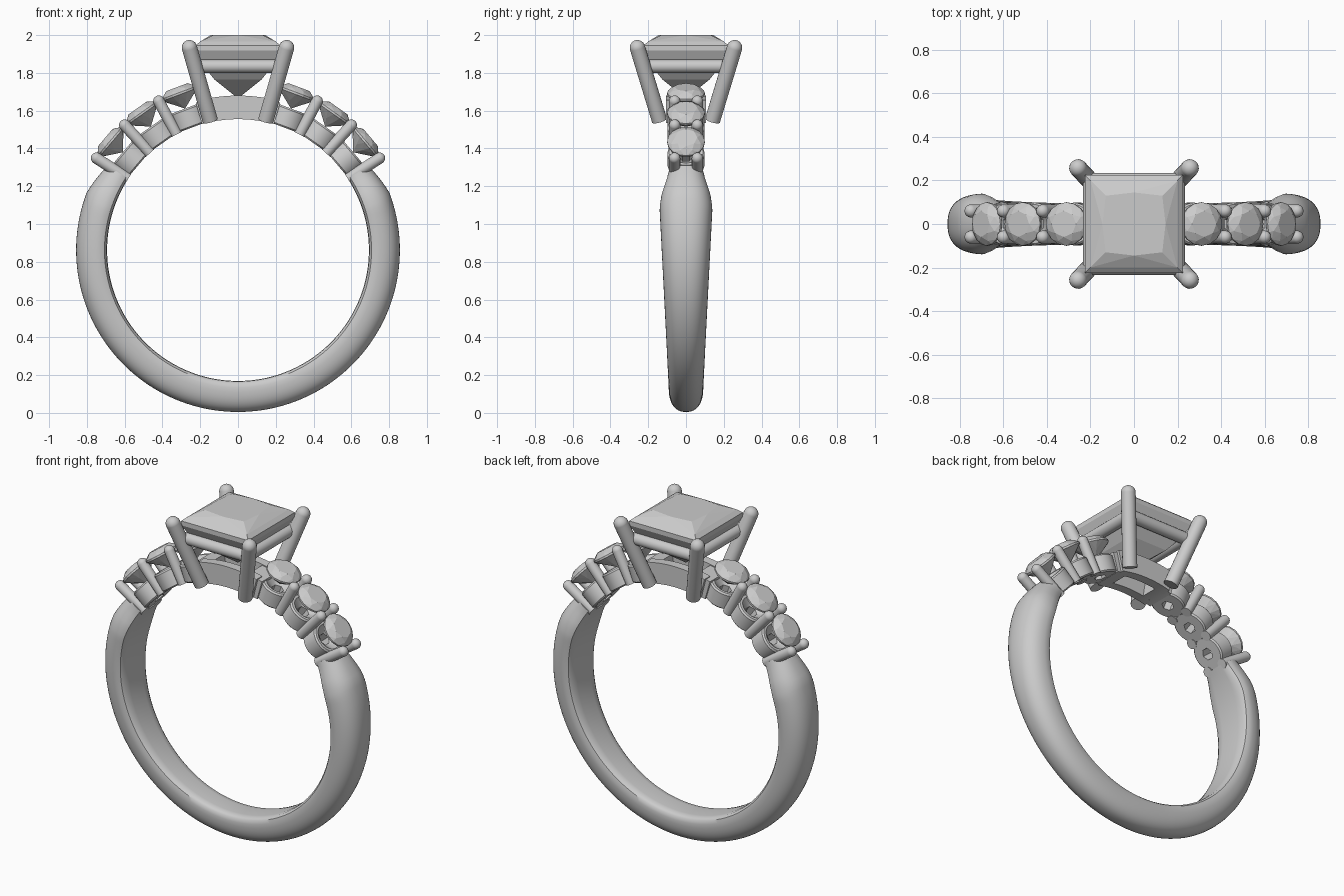
import bpy, bmesh
from math import cos, sin, pi, radians
from mathutils import Vector, Matrix

if "Cube" in bpy.data.objects:
    bpy.data.objects.remove(bpy.data.objects["Cube"])

ZC, RI, RO = 0.862, 0.693, 0.857   # ring centre height, inner and outer radius


def finish(bm, name, smooth=True):
    bmesh.ops.recalc_face_normals(bm, faces=bm.faces[:])
    me = bpy.data.meshes.new(name)
    bm.to_mesh(me)
    bm.free()
    ob = bpy.data.objects.new(name, me)
    bpy.context.collection.objects.link(ob)
    if smooth:
        bpy.ops.object.select_all(action='DESELECT')
        ob.select_set(True)
        bpy.context.view_layer.objects.active = ob
        bpy.ops.object.shade_smooth_by_angle(angle=radians(35))
    return ob


def on_ring(deg, r, y=0.0):
    a = radians(deg)
    return Vector((r * cos(a), y, ZC + r * sin(a)))


def rod(name, a, b, r, tip=True):
    """Round bar from a to b, with a domed tip at b."""
    bm = bmesh.new()
    d = b - a
    rot = d.to_track_quat('Z', 'Y').to_matrix().to_4x4()
    bmesh.ops.create_cone(bm, cap_ends=True, segments=20, radius1=r, radius2=r, depth=d.length,
                          matrix=Matrix.Translation((a + b) / 2) @ rot)
    if tip:
        bmesh.ops.create_uvsphere(bm, u_segments=20, v_segments=12, radius=r,
                                  matrix=Matrix.Translation(b) @ rot)
    return finish(bm, name)


def sweep(name, sections):
    """Skin a list of closed sections and cap both ends."""
    bm = bmesh.new()
    rows = [[bm.verts.new(p) for p in s] for s in sections]
    n = len(rows[0])
    for p, q in zip(rows, rows[1:]):
        for i in range(n):
            j = (i + 1) % n
            bm.faces.new((p[i], p[j], q[j], q[i]))
    bm.faces.new(rows[0])
    bm.faces.new(rows[-1])
    return finish(bm, name)


def lerp_table(table, x):
    for (x0, y0), (x1, y1) in zip(table, table[1:]):
        if x <= x1:
            return y0 + (y1 - y0) * (x - x0) / (x1 - x0)
    return table[-1][1]


def spow(v, e):
    return (1 if v >= 0 else -1) * abs(v) ** e


# Shank: domed section, wide at the shoulders, tapering to the seats and the base
WIDTH = [(0, 0.09), (0.1, 0.092), (1.1, 0.14), (1.17, 0.13), (1.27, 0.098), (1.4, 0.08)]
sections = []
for k in range(121):
    deg = 33 - k * (246 / 120)
    w = lerp_table(WIDTH, on_ring(deg, 0.78).z)
    edge = min(k, 120 - k) * 246 / 120
    th = (RO - RI) - 0.035 * max(0, 1 - edge / 12)
    sec = []
    for m in range(25):
        f = pi * m / 24
        sec.append(on_ring(deg, RI + 0.035 + (th - 0.035) * spow(sin(f), 0.85), w * spow(cos(f), 0.85)))
    for y, h in ((-0.94, 0.014), (-0.8, 0.003), (-0.5, 0), (0.5, 0), (0.8, 0.003), (0.94, 0.014)):
        sec.append(on_ring(deg, RI + h, w * y))
    sections.append(sec)
sweep("shank", sections)


# Bridge under the head: two curved walls joined by end blocks
def arc_block(name, a0, a1, r0, r1, y0, y1):
    secs = []
    for k in range(17):
        d = a0 + (a1 - a0) * k / 16
        secs.append([on_ring(d, r0, y0), on_ring(d, r1, y0), on_ring(d, r1, y1), on_ring(d, r0, y1)])
    return sweep(name, secs)


for s, side in ((-1, "front"), (1, "back")):
    arc_block(f"bridge_wall_{side}", 76, 104, RI, 0.818, s * 0.05, s * 0.105)
for c, side in ((77.5, "right"), (102.5, "left")):
    arc_block(f"bridge_end_{side}", c - 3.5, c + 3.5, RI, 0.812, -0.09, 0.09)


# Small round stone: faceted hull, axis along z, girdle at z = 0
def round_stone(name, mat):
    bm = bmesh.new()
    for n, r, z, off in ((8, 0.06, 0.036, 0), (8, 0.084, 0.022, 0.5), (16, 0.1, 0.005, 0),
                         (16, 0.1, -0.006, 0), (8, 0.055, -0.045, 0.5), (1, 0, -0.085, 0)):
        for i in range(n):
            a = 2 * pi * (i + off) / n
            bm.verts.new((r * cos(a), r * sin(a), z))
    bmesh.ops.convex_hull(bm, input=bm.verts[:])
    bm.transform(mat)
    return finish(bm, name, False)


# Round seat: thick washer with a dished top and a small hexagonal hole
def round_seat(name, mat):
    bm = bmesh.new()
    prof = [(0.035, 0.0), (0.09, 0.0), (0.098, 0.008), (0.098, 0.098), (0.09, 0.107), (0.075, 0.107), (0.035, 0.07)]
    n = 30
    rows = []
    for i in range(n):
        a = 2 * pi * i / n
        hexa = cos(pi / 6) / cos((a % (pi / 3)) - pi / 6)
        rows.append([bm.verts.new(((r * hexa if r < 0.04 else r) * cos(a),
                                   (r * hexa if r < 0.04 else r) * sin(a), z)) for r, z in prof])
    for i in range(n):
        p, q = rows[i], rows[(i + 1) % n]
        for j in range(len(prof)):
            k = (j + 1) % len(prof)
            bm.faces.new((p[j], p[k], q[k], q[j]))
    bm.transform(mat)
    return finish(bm, name)


def frame(deg, r):
    d = on_ring(deg, 1) - Vector((0, 0, ZC))
    return Matrix.Translation(on_ring(deg, r)) @ d.to_track_quat('Z', 'Y').to_matrix().to_4x4()


# Side stones, seats and shared prongs on both shoulders
for side in ("right", "left"):
    def flip(d):
        return d if side == "right" else 180 - d
    for i, d in enumerate((69.5, 54.8, 40.3), 1):
        round_stone(f"side_stone_{side}_{i}", frame(flip(d), 0.885))
        round_seat(f"side_seat_{side}_{i}", frame(flip(d), RI))
    for i, d in enumerate((62, 47.8, 33), 1):
        for s, yn in ((-1, "front"), (1, "back")):
            rod(f"side_prong_{side}_{i}_{yn}", on_ring(flip(d), RI, s * 0.06),
                on_ring(flip(d), 0.893, s * 0.06), 0.03)

# Centre stone: square cut, faceted hull
bm = bmesh.new()
for h, z in ((0.13, 2.0), (0.2, 1.966), (0.225, 1.945), (0.225, 1.918), (0.185, 1.84),
             (0.125, 1.765), (0.0, 1.665)):
    if h:
        for sx in (-1, 1):
            for sy in (-1, 1):
                bm.verts.new((sx * h, sy * h, z))
    else:
        bm.verts.new((0, 0, z))
# mid-side table points bow the crown facets slightly
for x, y in ((0.145, 0), (-0.145, 0), (0, 0.145), (0, -0.145)):
    bm.verts.new((x, y, 2.0))
bmesh.ops.convex_hull(bm, input=bm.verts[:])
finish(bm, "centre_stone", False)

# Head: four splayed prongs and a square gallery rail
corners = [(-1, -1), (1, -1), (1, 1), (-1, 1)]
for i, (sx, sy) in enumerate(corners):
    rod(f"head_prong_{i + 1}", Vector((sx * 0.147, sy * 0.14, 1.548)),
        Vector((sx * 0.257, sy * 0.257, 1.933)), 0.041)
    nx, ny = corners[(i + 1) % 4]
    rod(f"gallery_rail_{i + 1}", Vector((sx * 0.2, sy * 0.2, 1.835)),
        Vector((nx * 0.2, ny * 0.2, 1.835)), 0.035)
